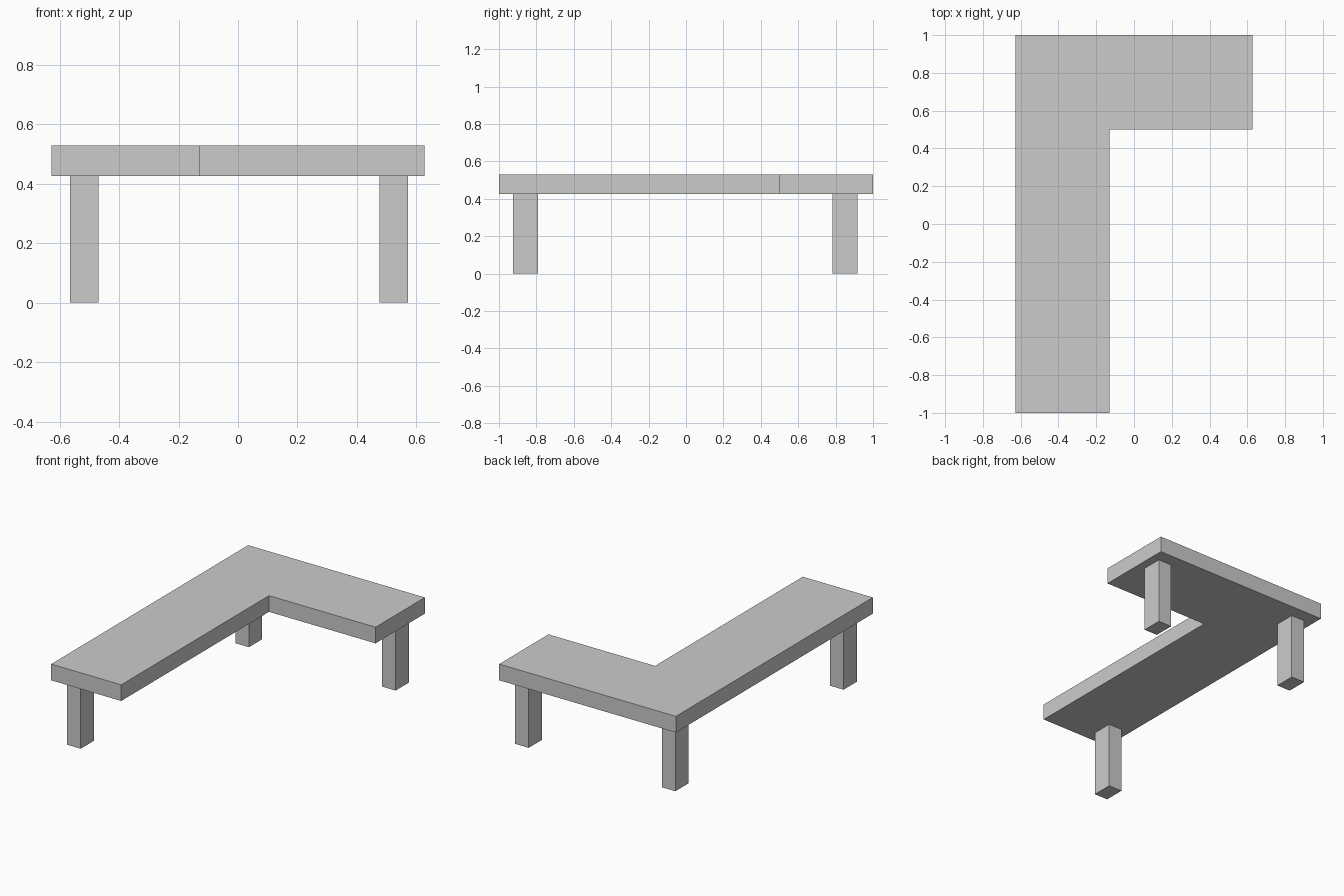
import bpy
import bmesh

if "Cube" in bpy.data.objects:
    bpy.data.objects.remove(bpy.data.objects["Cube"])


def prism(name, outline, z0, z1):
    """Extrude a flat outline from z0 up to z1."""
    bm = bmesh.new()
    base = bm.faces.new([bm.verts.new((x, y, z0)) for x, y in outline])
    top = bmesh.ops.extrude_face_region(bm, geom=[base])["geom"]
    verts = [v for v in top if isinstance(v, bmesh.types.BMVert)]
    bmesh.ops.translate(bm, verts=verts, vec=(0, 0, z1 - z0))
    bmesh.ops.recalc_face_normals(bm, faces=bm.faces)
    mesh = bpy.data.meshes.new(name)
    bm.to_mesh(mesh)
    bm.free()
    obj = bpy.data.objects.new(name, mesh)
    bpy.context.collection.objects.link(obj)
    return obj


TOP_Z, UNDER_Z = 0.53, 0.426
LEG_X, LEG_Y = 0.096, 0.134

# L-shaped top
prism("table_top", [(-0.628, -1), (-0.13, -1), (-0.13, 0.5),
                    (0.628, 0.5), (0.628, 1), (-0.628, 1)], UNDER_Z, TOP_Z)

# One rectangular leg at each outer end and one at the corner
legs = {"front_left_leg": (-0.518, -0.859),
        "back_left_leg": (-0.518, 0.849),
        "back_right_leg": (0.525, 0.849)}
for name, (x, y) in legs.items():
    a, b = LEG_X / 2, LEG_Y / 2
    prism(name, [(x - a, y - b), (x + a, y - b),
                 (x + a, y + b), (x - a, y + b)], 0, UNDER_Z)
